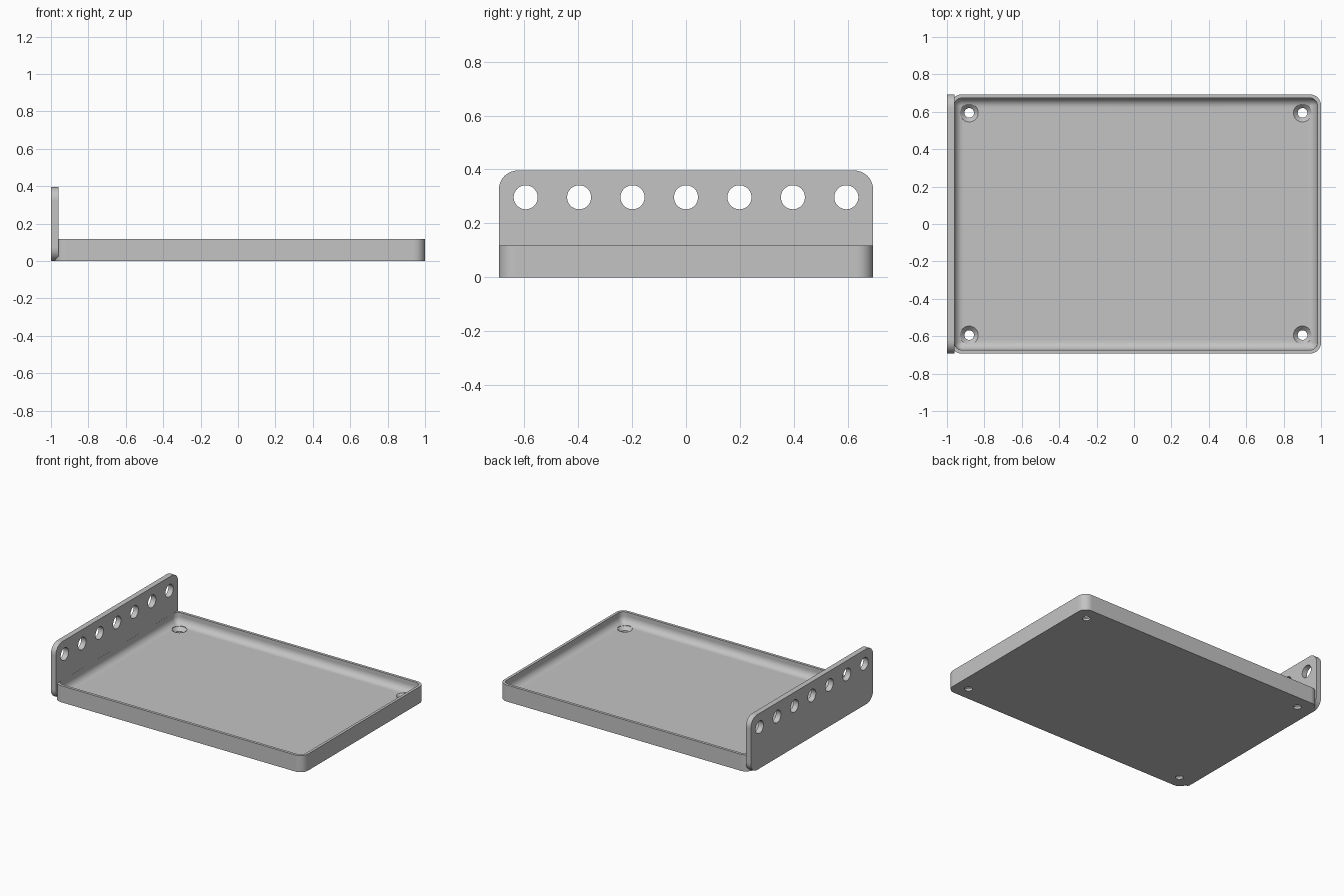
import bpy
import bmesh
from math import sin, cos, pi, radians

default = bpy.data.objects.get("Cube")
if default:
    bpy.data.objects.remove(default, do_unlink=True)

grey = bpy.data.materials.new("plain grey")
grey.use_nodes = True
colour = (0.55, 0.55, 0.55, 1)
grey.diffuse_color = colour
grey.node_tree.nodes["Principled BSDF"].inputs["Base Color"].default_value = colour

MM = 2 / 101  # the part is 101 units long
WIDTH, DEPTH, HEIGHT = 100 * MM, 70 * MM, 6 * MM
CENTRE_X = MM / 2
RIM, FLOOR, CORNER, FILLET = MM, 2 * MM, 3 * MM, 2.5 * MM
HOLE_INSET = 5 * MM


def rounded_rect(w, h, r, steps=10):
    """Counter-clockwise outline of a rounded rectangle about the origin."""
    points = []
    for k, (sx, sy) in enumerate([(1, 1), (-1, 1), (-1, -1), (1, -1)]):
        for i in range(steps + 1):
            a = pi / 2 * (k + i / steps)
            points.append((sx * (w / 2 - r) + r * cos(a), sy * (h / 2 - r) + r * sin(a)))
    return points


def loft(name, rings):
    """Closed solid through rings that share a vertex count."""
    bm = bmesh.new()
    loops = [[bm.verts.new(p) for p in ring] for ring in rings]
    n = len(loops[0])
    for low, high in zip(loops, loops[1:]):
        for i in range(n):
            j = (i + 1) % n
            bm.faces.new((low[i], low[j], high[j], high[i]))
    bm.faces.new(loops[0][::-1])
    bm.faces.new(loops[-1])
    bmesh.ops.recalc_face_normals(bm, faces=bm.faces)
    mesh = bpy.data.meshes.new(name)
    bm.to_mesh(mesh)
    bm.free()
    obj = bpy.data.objects.new(name, mesh)
    bpy.context.collection.objects.link(obj)
    mesh.materials.append(grey)
    return obj


def circle(r, n=40):
    return [(r * cos(2 * pi * i / n), r * sin(2 * pi * i / n)) for i in range(n)]


def activate(obj):
    bpy.ops.object.select_all(action='DESELECT')
    obj.select_set(True)
    bpy.context.view_layer.objects.active = obj


def cut(obj, cutters):
    """Subtract each cutter, then remove it."""
    activate(obj)
    for cutter in cutters:
        cutter.hide_render = True
        mod = obj.modifiers.new("hole", 'BOOLEAN')
        mod.operation = 'DIFFERENCE'
        mod.solver = 'EXACT'
        mod.object = cutter
        bpy.ops.object.modifier_apply(modifier=mod.name)
        bpy.data.objects.remove(cutter, do_unlink=True)


def finish(obj):
    """Smooth the curved faces and keep the axis-aligned ones flat."""
    activate(obj)
    bpy.ops.object.shade_smooth_by_angle(angle=radians(30))
    for face in obj.data.polygons:
        if max(abs(c) for c in face.normal) > 0.9999:
            face.use_smooth = False


# Tray: outer wall, rim, inner wall, filleted floor
profile = [(0, 0), (0, HEIGHT), (RIM, HEIGHT)]
for i in range(9):
    a = pi / 2 * i / 8
    profile.append((RIM + FILLET * (1 - cos(a)), FLOOR + FILLET * (1 - sin(a))))
rings = []
for inset, z in profile:
    outline = rounded_rect(WIDTH - 2 * inset, DEPTH - 2 * inset, max(CORNER - inset, 0.2 * MM))
    rings.append([(x + CENTRE_X, y, z) for x, y in outline])
tray = loft("tray", rings)

# Countersunk screw holes in the tray corners
countersink = [(1.3 * MM, -MM), (1.3 * MM, 0.8 * MM), (2.45 * MM, FLOOR), (2.45 * MM, 2 * HEIGHT)]
screw_cutters = []
for sx in (-1, 1):
    for sy in (-1, 1):
        cx = CENTRE_X + sx * (WIDTH / 2 - HOLE_INSET)
        cy = sy * (DEPTH / 2 - HOLE_INSET)
        screw_cutters.append(loft("screw_cutter", [
            [(cx + x, cy + y, z) for x, y in circle(r)] for r, z in countersink]))
cut(tray, screw_cutters)
finish(tray)

# Upright end plate with rounded corners
PLATE_HEIGHT = 20 * MM
plate_outline = rounded_rect(DEPTH, PLATE_HEIGHT, 3.5 * MM)
end_plate = loft("end_plate", [
    [(x, y, z + PLATE_HEIGHT / 2) for y, z in plate_outline] for x in (-1, -1 + 1.98 * MM)])

# Row of seven round holes along the plate
plate_cutters = []
for k in range(-3, 4):
    plate_cutters.append(loft("plate_cutter", [
        [(x, 10 * MM * k + y, 15 * MM + z) for y, z in circle(2.25 * MM)] for x in (-1.1, -0.9)]))
cut(end_plate, plate_cutters)
finish(end_plate)
